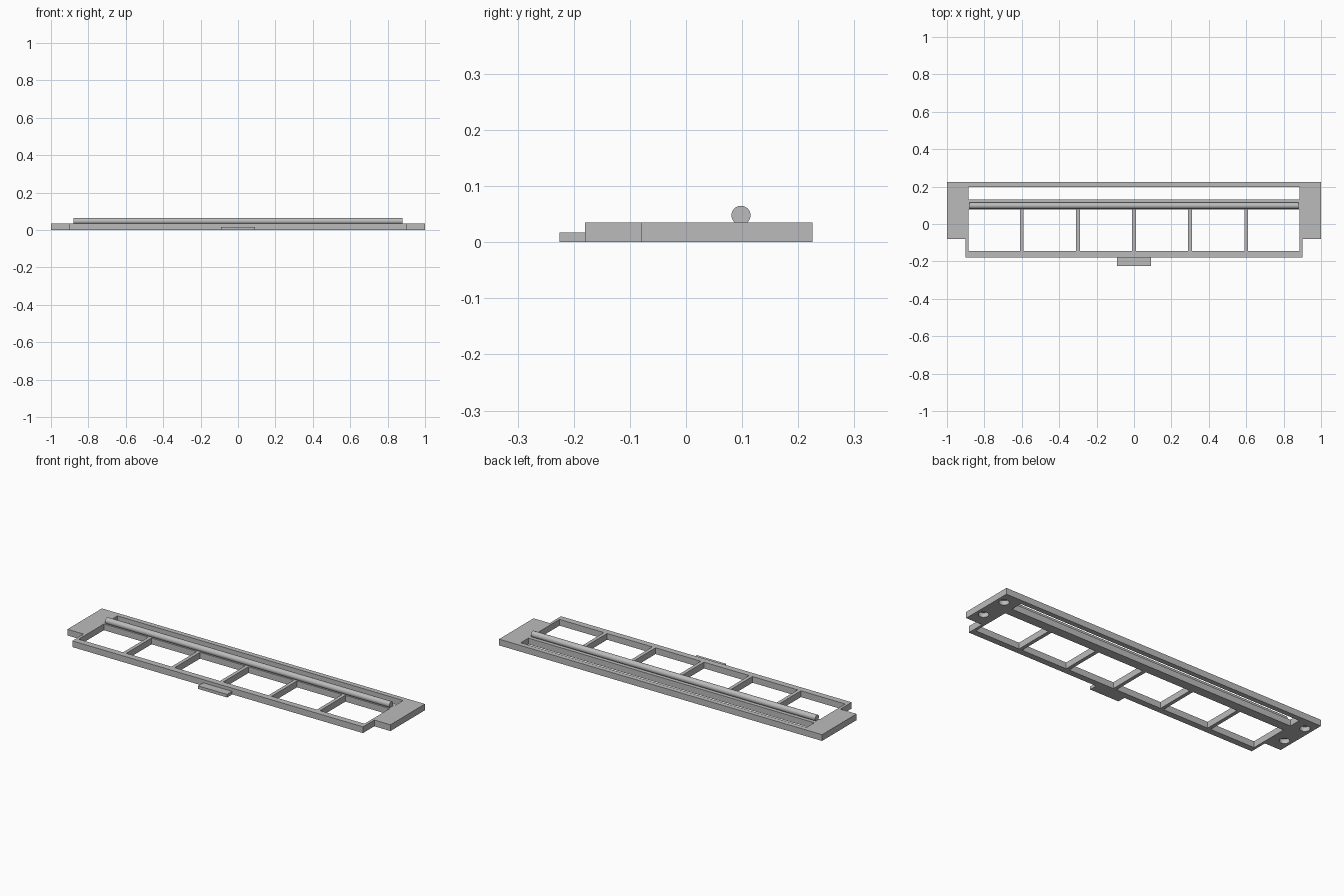
import bpy, bmesh
from math import radians
from mathutils import Matrix

cube = bpy.data.objects.get("Cube")
if cube:
    bpy.data.objects.remove(cube, do_unlink=True)

grey = bpy.data.materials.new("plain grey")
grey.use_nodes = True
colour = (0.5, 0.5, 0.5, 1)
grey.diffuse_color = colour
grey.node_tree.nodes["Principled BSDF"].inputs["Base Color"].default_value = colour

HEIGHT = 0.035
INNER = 0.885


def add_box(bm, x0, x1, y0, y1, z0, z1):
    centre = ((x0 + x1) / 2, (y0 + y1) / 2, (z0 + z1) / 2)
    size = (x1 - x0, y1 - y0, z1 - z0, 1)
    bmesh.ops.create_cube(bm, size=1, matrix=Matrix.Translation(centre) @ Matrix.Diagonal(size))


def add_cylinder(bm, radius, depth, matrix):
    bmesh.ops.create_cone(bm, cap_ends=True, segments=32, radius1=radius,
                          radius2=radius, depth=depth, matrix=matrix)


def finish(bm, name):
    bmesh.ops.recalc_face_normals(bm, faces=bm.faces)
    mesh = bpy.data.meshes.new(name)
    bm.to_mesh(mesh)
    bm.free()
    mesh.materials.append(grey)
    obj = bpy.data.objects.new(name, mesh)
    bpy.context.collection.objects.link(obj)
    return obj


def smooth(obj):
    bpy.ops.object.select_all(action='DESELECT')
    obj.select_set(True)
    bpy.context.view_layer.objects.active = obj
    bpy.ops.object.shade_smooth_by_angle(angle=radians(30))


# Frame plate: mirrored outline, extruded upward
half = [(0.9, -0.18), (0.9, -0.08), (1, -0.08), (1, 0.225)]
outline = half + [(-x, y) for x, y in reversed(half)]
bm = bmesh.new()
face = bm.faces.new([bm.verts.new((x, y, 0)) for x, y in outline])
new = bmesh.ops.extrude_face_region(bm, geom=[face])["geom"]
bmesh.ops.translate(bm, vec=(0, 0, HEIGHT),
                    verts=[v for v in new if isinstance(v, bmesh.types.BMVert)])
frame = finish(bm, "frame")

# Openings: rear slot, six windows between the dividers, blind holes underneath
bm = bmesh.new()
add_box(bm, -INNER, INNER, 0.13, 0.197, -0.1, 0.1)
edges = [-INNER] + [0.3 * i for i in range(-2, 3)] + [INNER]
for i in range(6):
    left = edges[i] + (0.01 if i > 0 else 0)
    right = edges[i + 1] - (0.01 if i < 5 else 0)
    add_box(bm, left, right, -0.145, 0.078, -0.1, 0.1)
for x in (-0.957, 0.957):
    for y in (0.0, 0.155):
        add_cylinder(bm, 0.026, 0.05, Matrix.Translation((x, y, 0)))
cutter = finish(bm, "opening_cutter")
cutter.hide_render = True

cut = frame.modifiers.new("openings", 'BOOLEAN')
cut.operation = 'DIFFERENCE'
cut.solver = 'EXACT'
cut.object = cutter
bpy.context.view_layer.objects.active = frame
bpy.ops.object.modifier_apply(modifier=cut.name)
bpy.data.objects.remove(cutter, do_unlink=True)
smooth(frame)

# Round rod lying on the middle beam
bm = bmesh.new()
add_cylinder(bm, 0.017, 1.76, Matrix.Translation((0, 0.098, 0.048)) @ Matrix.Rotation(radians(90), 4, 'Y'))
smooth(finish(bm, "rod"))

# Thin tab on the front rail
bm = bmesh.new()
add_box(bm, -0.09, 0.09, -0.225, -0.18, 0, 0.017)
finish(bm, "front_tab")
